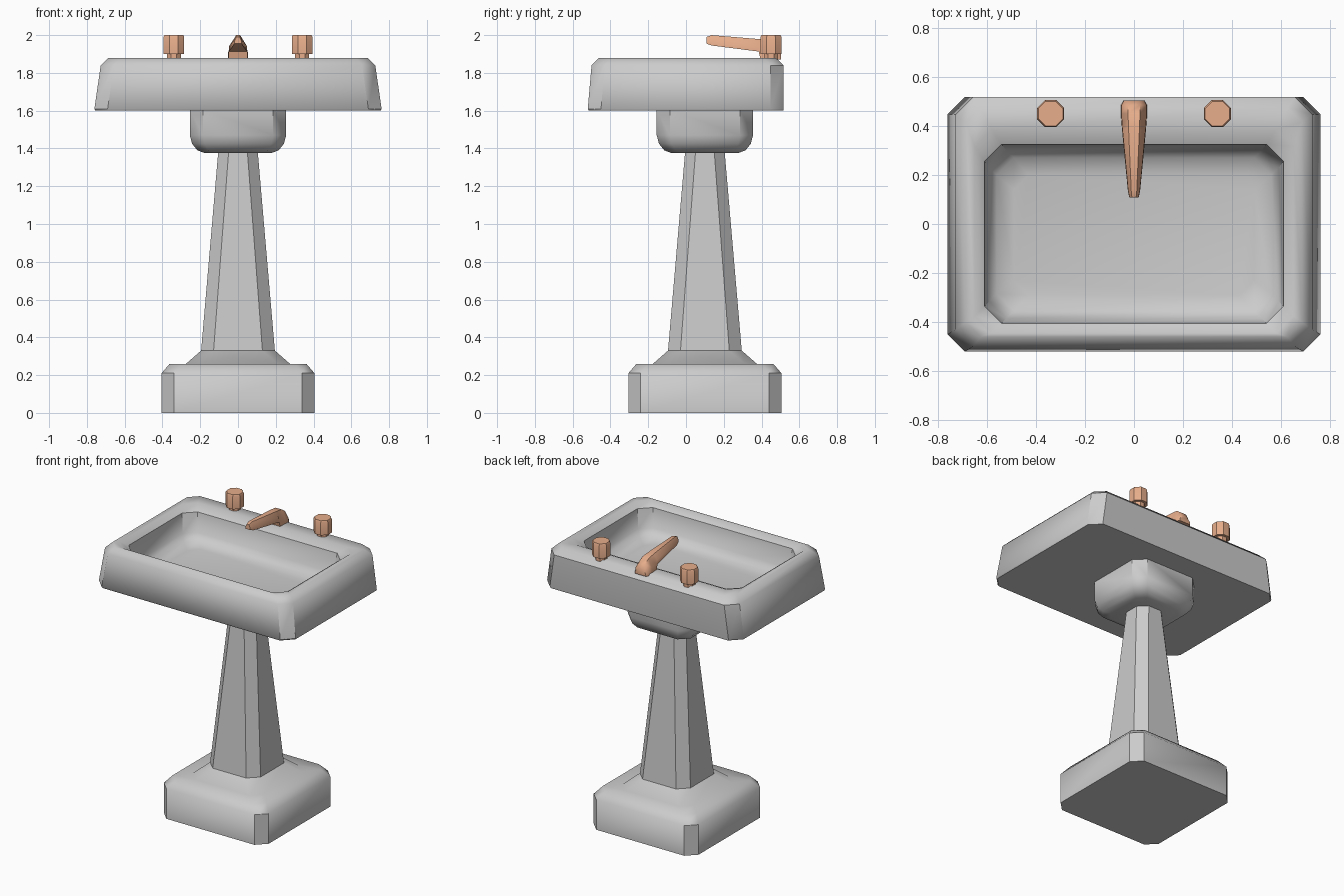
import bpy, bmesh, math

if "Cube" in bpy.data.objects:
    bpy.data.objects.remove(bpy.data.objects["Cube"])

copper = bpy.data.materials.new("copper")
copper.diffuse_color = (0.80, 0.42, 0.26, 1)
copper.use_nodes = True
copper.node_tree.nodes["Principled BSDF"].inputs["Base Color"].default_value = copper.diffuse_color


def loft(name, rings, mat=None, angle=43.5):
    """Skin a list of equal-length point rings and cap both ends."""
    bm = bmesh.new()
    vs = [[bm.verts.new(p) for p in r] for r in rings]
    for a, b in zip(vs, vs[1:]):
        n = len(a)
        for i in range(n):
            j = (i + 1) % n
            bm.faces.new((a[i], a[j], b[j], b[i]))
    bm.faces.new(vs[0][::-1])
    bm.faces.new(vs[-1])
    bmesh.ops.recalc_face_normals(bm, faces=bm.faces)
    me = bpy.data.meshes.new(name)
    bm.to_mesh(me)
    bm.free()
    ob = bpy.data.objects.new(name, me)
    bpy.context.collection.objects.link(ob)
    if mat:
        me.materials.append(mat)
    bpy.ops.object.select_all(action='DESELECT')
    ob.select_set(True)
    bpy.context.view_layer.objects.active = ob
    bpy.ops.object.shade_smooth_by_angle(angle=math.radians(angle))
    return ob


def octo(z, hx, y0, y1, c, cx=0):
    """Rectangle with chamfered corners at height z."""
    return [(cx + x, y, z) for x, y in (
        (-hx + c, y0), (hx - c, y0), (hx, y0 + c), (hx, y1 - c),
        (hx - c, y1), (-hx + c, y1), (-hx, y1 - c), (-hx, y0 + c))]


def square(z, h, c, cx=0, cy=0.10):
    return octo(z, h, cy - h, cy + h, c, cx)


# Basin: outer shell, rounded rim, inner walls and floor
loft("basin", [octo(*r) for r in (
    (1.60, 0.755, -0.515, 0.515, 0.07),
    (1.61, 0.76, -0.52, 0.517, 0.07),
    (1.84, 0.727, -0.50, 0.517, 0.07),
    (1.88, 0.685, -0.46, 0.475, 0.06),
    (1.88, 0.65, -0.445, 0.385, 0.07),
    (1.85, 0.61, -0.405, 0.325, 0.07),
    (1.72, 0.59, -0.385, 0.30, 0.07),
    (1.68, 0.56, -0.355, 0.27, 0.07),
    (1.665, 0.49, -0.29, 0.20, 0.06))])

# Rounded support under the basin
loft("basin_support", [square(*r) for r in (
    (1.605, 0.255, 0.07), (1.47, 0.255, 0.07), (1.425, 0.243, 0.067),
    (1.39, 0.215, 0.06), (1.375, 0.175, 0.05))])

# Tapering column
loft("column", [square(0.32, 0.196, 0.066), square(1.39, 0.104, 0.055)])

# Stepped foot with a flare meeting the column
loft("foot", [square(*r) for r in (
    (0, 0.405, 0.065), (0.21, 0.405, 0.065), (0.26, 0.362, 0.06),
    (0.26, 0.275, 0.065), (0.33, 0.195, 0.065))])

# Tap handles
for side, cx in (("left", -0.34), ("right", 0.34)):
    loft(side + "_tap_handle", [square(z, h, h * (2 - math.sqrt(2)), cx, 0.45)
         for z, h in ((1.87, 0.037), (1.90, 0.037), (1.90, 0.055),
                      (1.99, 0.055), (2.0, 0.05))], copper, 30)

# Spout: sections along y as (y, half width, bottom, top)
loft("spout", [[(-w, y, b), (w, y, b), (w * 0.95, y, b + (t - b) * 0.45),
                (w * 0.45, y, t), (-w * 0.45, y, t),
                (-w * 0.95, y, b + (t - b) * 0.45)]
     for y, w, b, t in (
         (0.503, 0.042, 1.87, 1.91), (0.485, 0.053, 1.87, 1.945),
         (0.45, 0.054, 1.87, 1.97), (0.395, 0.05, 1.87, 1.978),
         (0.385, 0.049, 1.913, 1.979), (0.135, 0.025, 1.945, 2.0),
         (0.108, 0.019, 1.955, 1.99))], copper, 40)
